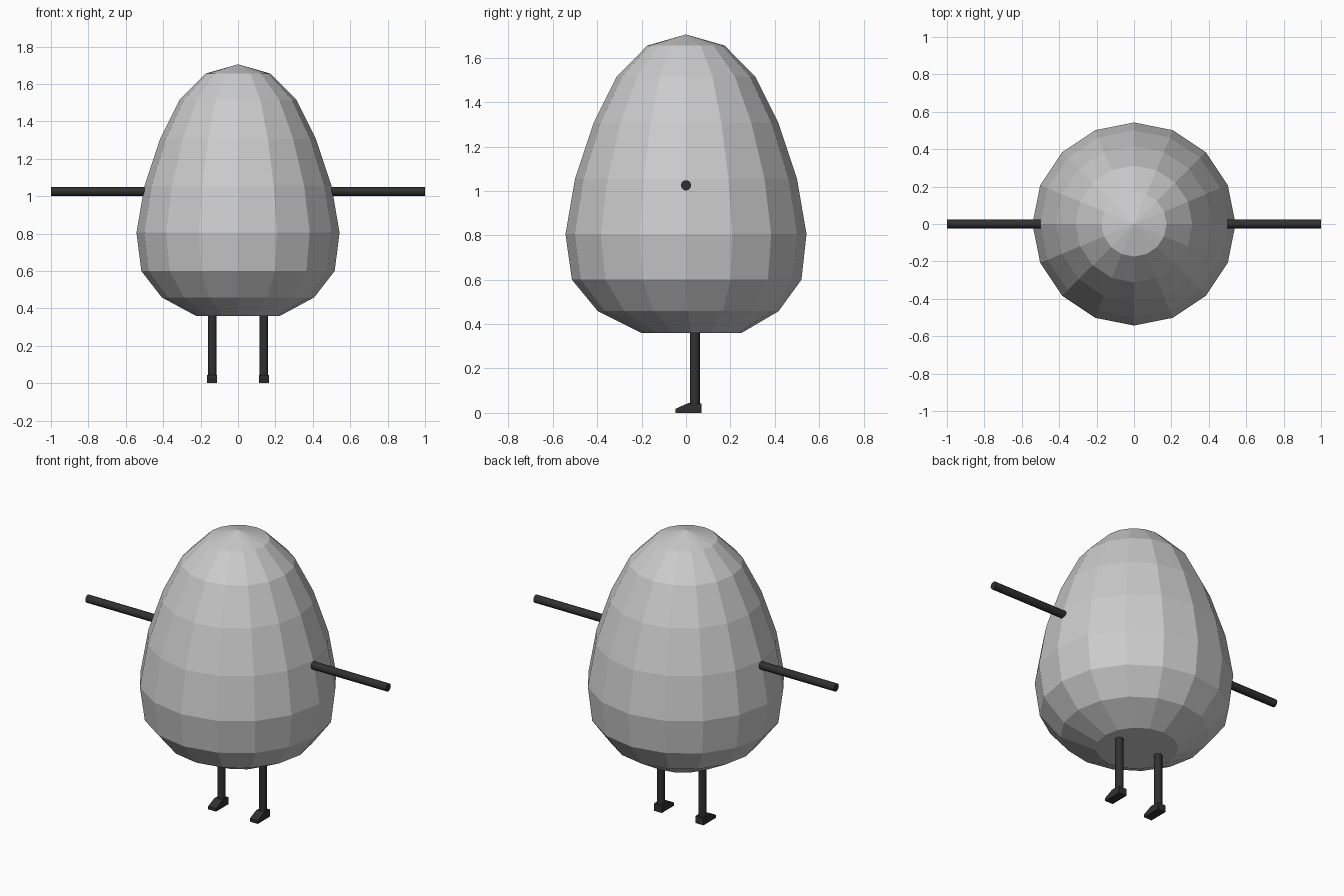
import bpy, bmesh, math
from mathutils import Matrix

cube = bpy.data.objects.get("Cube")
if cube:
    bpy.data.objects.remove(cube, do_unlink=True)


def material(name, value):
    m = bpy.data.materials.new(name)
    m.use_nodes = True
    m.diffuse_color = (value, value, value, 1)
    m.node_tree.nodes["Principled BSDF"].inputs["Base Color"].default_value = (value, value, value, 1)
    return m


light_grey = material("light grey", 0.6)
charcoal = material("charcoal", 0.03)


def add_object(name, bm, mat):
    bmesh.ops.recalc_face_normals(bm, faces=bm.faces)
    mesh = bpy.data.meshes.new(name)
    bm.to_mesh(mesh)
    bm.free()
    mesh.materials.append(mat)
    obj = bpy.data.objects.new(name, mesh)
    bpy.context.collection.objects.link(obj)
    return obj


def rod(name, radius, length, matrix):
    bm = bmesh.new()
    bmesh.ops.create_cone(bm, cap_ends=True, segments=12, radius1=radius,
                          radius2=radius, depth=length, matrix=matrix)
    obj = add_object(name, bm, charcoal)
    # Round sides, crisp ends
    bpy.ops.object.select_all(action='DESELECT')
    obj.select_set(True)
    bpy.context.view_layer.objects.active = obj
    bpy.ops.object.shade_smooth_by_angle(angle=math.radians(40))


# Faceted egg body: rings of (radius, height, depth shift)
SIDES = 16
profile = [(0.225, 0.36, 0.025), (0.407, 0.458, 0.01), (0.517, 0.6, 0.003),
           (0.543, 0.805, 0), (0.5, 1.055, 0), (0.417, 1.305, 0),
           (0.312, 1.515, 0), (0.174, 1.655, 0)]
bm = bmesh.new()
rings = []
for radius, z, shift in profile:
    angles = [math.tau * i / SIDES for i in range(SIDES)]
    rings.append([bm.verts.new((radius * math.cos(a), radius * math.sin(a) + shift, z))
                  for a in angles])
apex = bm.verts.new((0, 0, 1.705))
for i in range(SIDES):
    j = (i + 1) % SIDES
    for low, high in zip(rings, rings[1:]):
        bm.faces.new((low[i], low[j], high[j], high[i]))
    bm.faces.new((rings[-1][i], rings[-1][j], apex))
bm.faces.new(rings[0])
add_object("body", bm, light_grey)

# Wedge foot side profile: (depth, height)
foot_profile = [(-0.048, 0), (0.07, 0), (0.07, 0.042), (0.012, 0.045), (-0.048, 0.018)]

for side, sign in (("left", 1), ("right", -1)):
    # Straight arm
    rod(side + "_arm", 0.023, 0.52,
        Matrix.Translation((sign * 0.74, 0, 1.025)) @ Matrix.Rotation(math.pi / 2, 4, 'Y'))
    # Straight leg
    rod(side + "_leg", 0.023, 0.34, Matrix.Translation((sign * 0.138, 0.04, 0.2)))
    # Foot
    bm = bmesh.new()
    inner, outer = [[bm.verts.new((sign * x, y, z)) for y, z in foot_profile]
                    for x in (0.112, 0.165)]
    bm.faces.new(inner)
    bm.faces.new(outer)
    for i in range(len(inner)):
        j = (i + 1) % len(inner)
        bm.faces.new((inner[i], inner[j], outer[j], outer[i]))
    add_object(side + "_foot", bm, charcoal)
